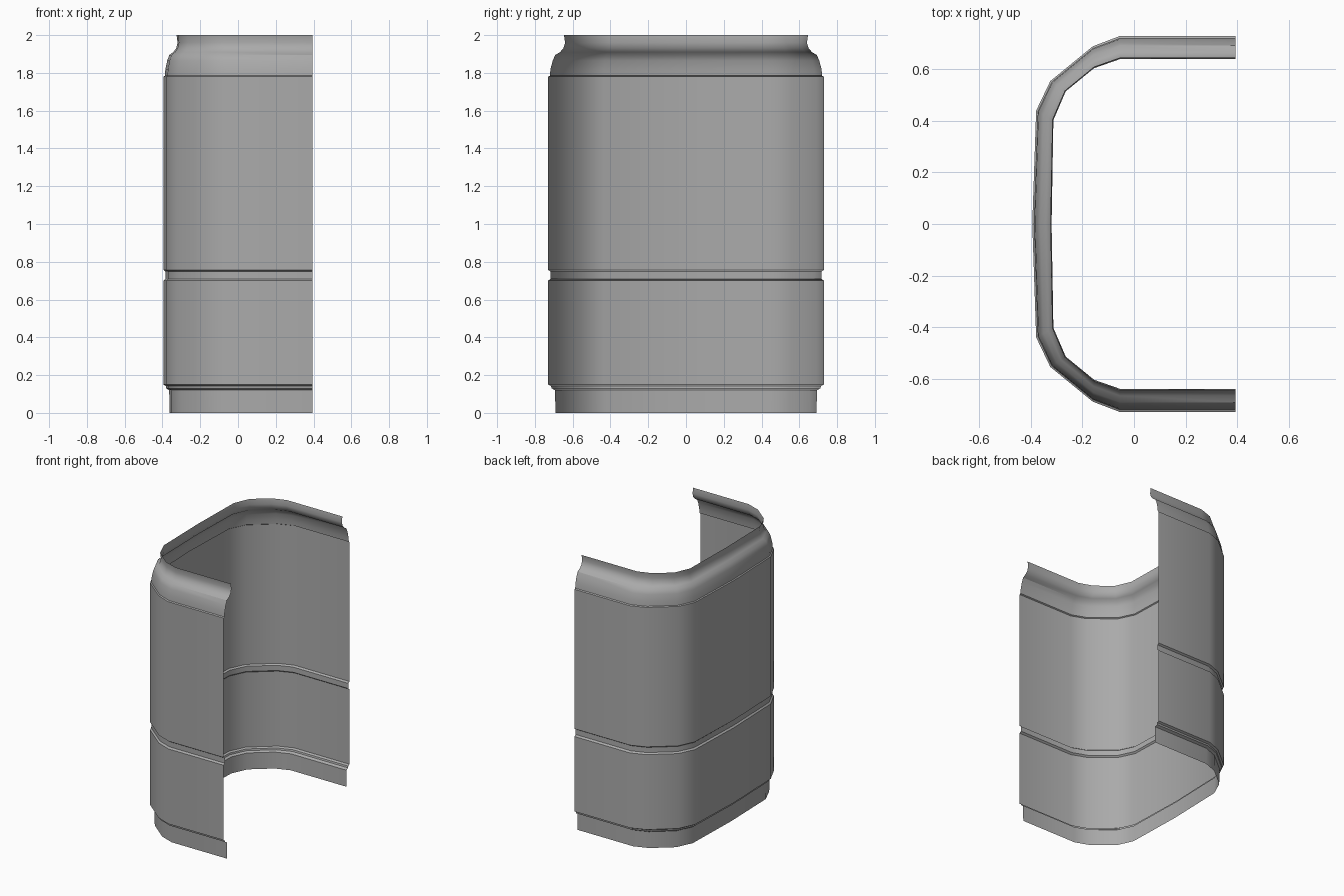
import bpy
import bmesh
import math

cube = bpy.data.objects.get("Cube")
if cube:
    bpy.data.objects.remove(cube, do_unlink=True)

# One plain grey material
grey = bpy.data.materials.new("plain grey")
grey.use_nodes = True
color = (0.4, 0.4, 0.4, 1)
grey.diffuse_color = color
grey.node_tree.nodes["Principled BSDF"].inputs["Base Color"].default_value = color

# Half of the U-shaped plan: outer x, y and the full inward offset x, y
half_plan = [
    (0.395, -0.73, 0, 0.09),
    (-0.055, -0.73, 0, 0.09),
    (-0.16, -0.69, 0.005, 0.085),
    (-0.325, -0.555, 0.06, 0.04),
    (-0.38, -0.44, 0.067, 0.037),
    (-0.395, 0, 0.075, 0),
]
plan = half_plan + [(x, -y, dx, -dy) for x, y, dx, dy in reversed(half_plan[:-1])]

# Wall profile from foot to lip: inset fraction, height
profile = [
    (0.43, 0), (0.41, 0.12), (0.2, 0.13), (0.17, 0.142), (0, 0.15),
    (0, 0.70), (0.15, 0.71), (0.15, 0.748), (0, 0.757),
    (0, 1.78), (0.1, 1.785), (0.14, 1.82), (0.27, 1.865), (0.42, 1.895),
    (0.7, 1.91), (0.9, 1.93), (1, 1.96), (0.93, 2.0),
]

# Sweep the profile round the plan as a single open sheet
bm = bmesh.new()
rows = [[bm.verts.new((x + dx * t, y + dy * t, z)) for x, y, dx, dy in plan]
        for t, z in profile]
for low, high in zip(rows, rows[1:]):
    for i in range(len(plan) - 1):
        # Plan runs clockwise, so this winding faces outward
        bm.faces.new((low[i], high[i], high[i + 1], low[i + 1]))
mesh = bpy.data.meshes.new("shell_wall")
bm.to_mesh(mesh)
bm.free()
mesh.materials.append(grey)

shell = bpy.data.objects.new("shell_wall", mesh)
bpy.context.collection.objects.link(shell)
bpy.ops.object.select_all(action="DESELECT")
shell.select_set(True)
bpy.context.view_layer.objects.active = shell
bpy.ops.object.shade_smooth_by_angle(angle=math.radians(35))
